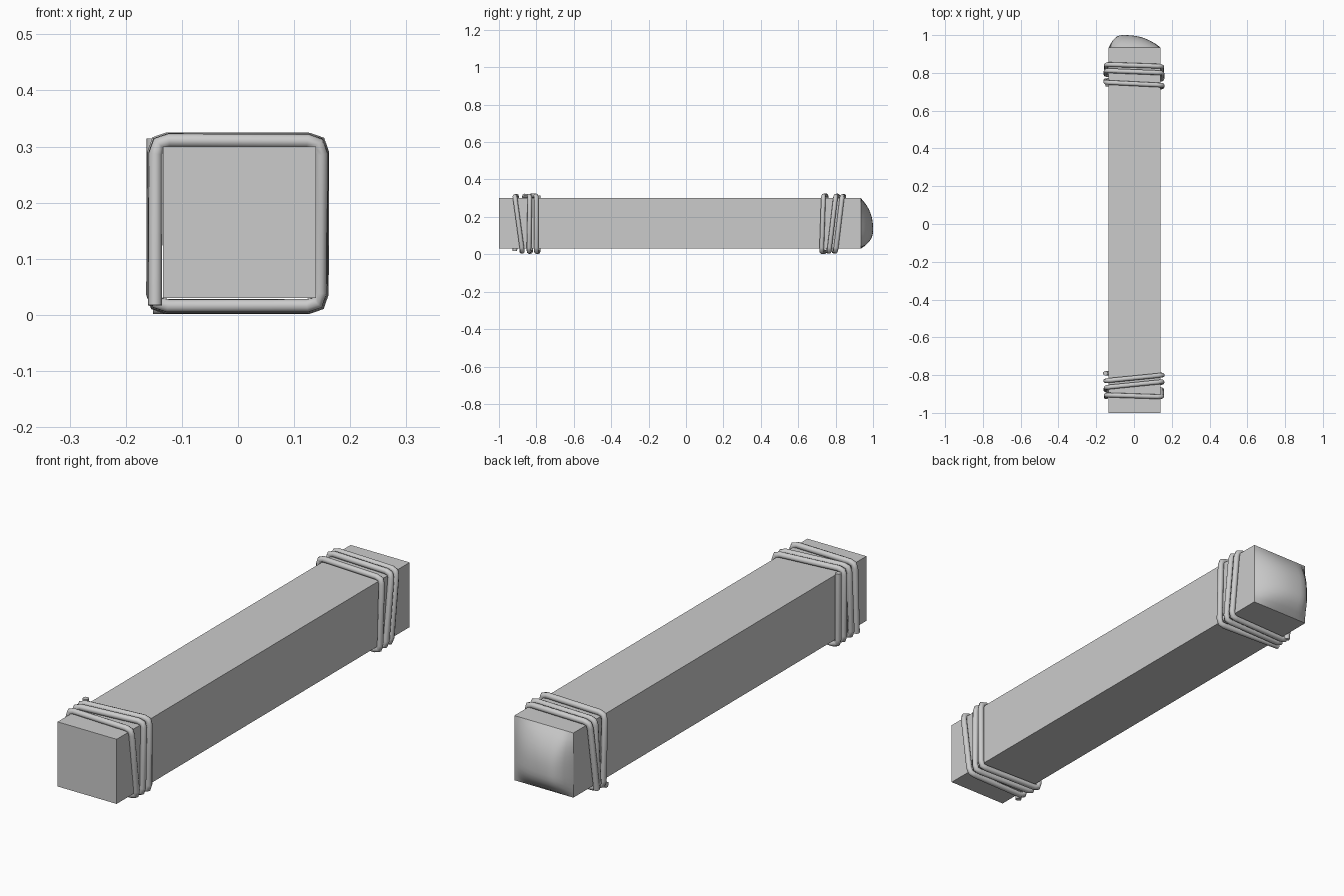
import bpy, bmesh
from mathutils import Vector

if "Cube" in bpy.data.objects:
    bpy.data.objects.remove(bpy.data.objects["Cube"])

grey = bpy.data.materials.new("plain grey")
grey.diffuse_color = (0.6, 0.6, 0.6, 1)
grey.use_nodes = True
grey.node_tree.nodes["Principled BSDF"].inputs["Base Color"].default_value = grey.diffuse_color

X0, X1, Z0, Z1 = -0.134, 0.139, 0.03, 0.30
Y0, Y1, BULGE = -1.0, 0.935, 0.065
N = 14                      # divisions of the bulging end


def link(name, data):
    ob = bpy.data.objects.new(name, data)
    bpy.context.collection.objects.link(ob)
    data.materials.append(grey)
    return ob


def hump(v, lo, hi, peak):
    """0 at both limits, 1 at an off-centre peak."""
    s = (v - peak) / ((hi if v > peak else lo) - peak)
    return max(0.0, 1 - s ** 2.5)


# square beam: flat front end, lopsided rounded back end
bm = bmesh.new()
grid = []
for i in range(N + 1):
    x = X0 + (X1 - X0) * i / N
    row = []
    for j in range(N + 1):
        z = Z0 + (Z1 - Z0) * j / N
        y = Y1 + BULGE * hump(x, X0, X1, -0.06) * hump(z, Z0, Z1, 0.13)
        row.append(bm.verts.new((x, y, z)))
    grid.append(row)
for i in range(N):
    for j in range(N):
        f = bm.faces.new((grid[i][j], grid[i][j + 1], grid[i + 1][j + 1], grid[i + 1][j]))
        f.smooth = True
front = [bm.verts.new((x, Y0, z)) for x, z in ((X0, Z0), (X1, Z0), (X1, Z1), (X0, Z1))]
bm.faces.new(front)
rims = [[r[0] for r in grid], grid[N], [r[N] for r in reversed(grid)], list(reversed(grid[0]))]
for k, rim in enumerate(rims):
    bm.faces.new([front[(k + 1) % 4], front[k]] + rim)
bmesh.ops.recalc_face_normals(bm, faces=bm.faces[:])
mesh = bpy.data.meshes.new("beam")
bm.to_mesh(mesh)
bm.free()
link("beam", mesh)


# rope winding: y at each successive corner, going round the beam
CORNERS = [(-0.149, 0.016), (-0.148, 0.312), (0.149, 0.311), (0.148, 0.015)]


def rope(name, ys, radius=0.0125, cut=0.024):
    pts = []
    for k, y in enumerate(ys):
        x, z = CORNERS[k % 4]
        grow = 1 + 0.008 * (k // 4 - 1)      # turns differ slightly in tightness
        pts.append(Vector((x * grow, y, 0.1635 + (z - 0.1635) * grow)))
    path = [pts[0]]
    for a, p, b in zip(pts, pts[1:], pts[2:]):
        p0 = p + (a - p).normalized() * cut
        p1 = p + (b - p).normalized() * cut
        path += [p0, (p0 + p1) / 2 * 0.45 + p * 0.55, p1]
    path.append(pts[-1])
    cu = bpy.data.curves.new(name, 'CURVE')
    cu.dimensions = '3D'
    cu.bevel_depth = radius
    cu.bevel_resolution = 2
    cu.use_fill_caps = True
    sp = cu.splines.new('POLY')
    sp.points.add(len(path) - 1)
    for q, p in zip(sp.points, path):
        q.co = (*p, 1)
    sp.use_smooth = True
    link(name, cu)


rope("front_rope", [-0.915, -0.905, -0.915, -0.875, -0.88, -0.865, -0.835,
                    -0.84, -0.83, -0.83, -0.80, -0.80, -0.79, -0.79])
rope("back_rope", [0.80, 0.845, 0.835, 0.80, 0.79, 0.812, 0.80,
                   0.765, 0.76, 0.75, 0.735, 0.725, 0.74])
